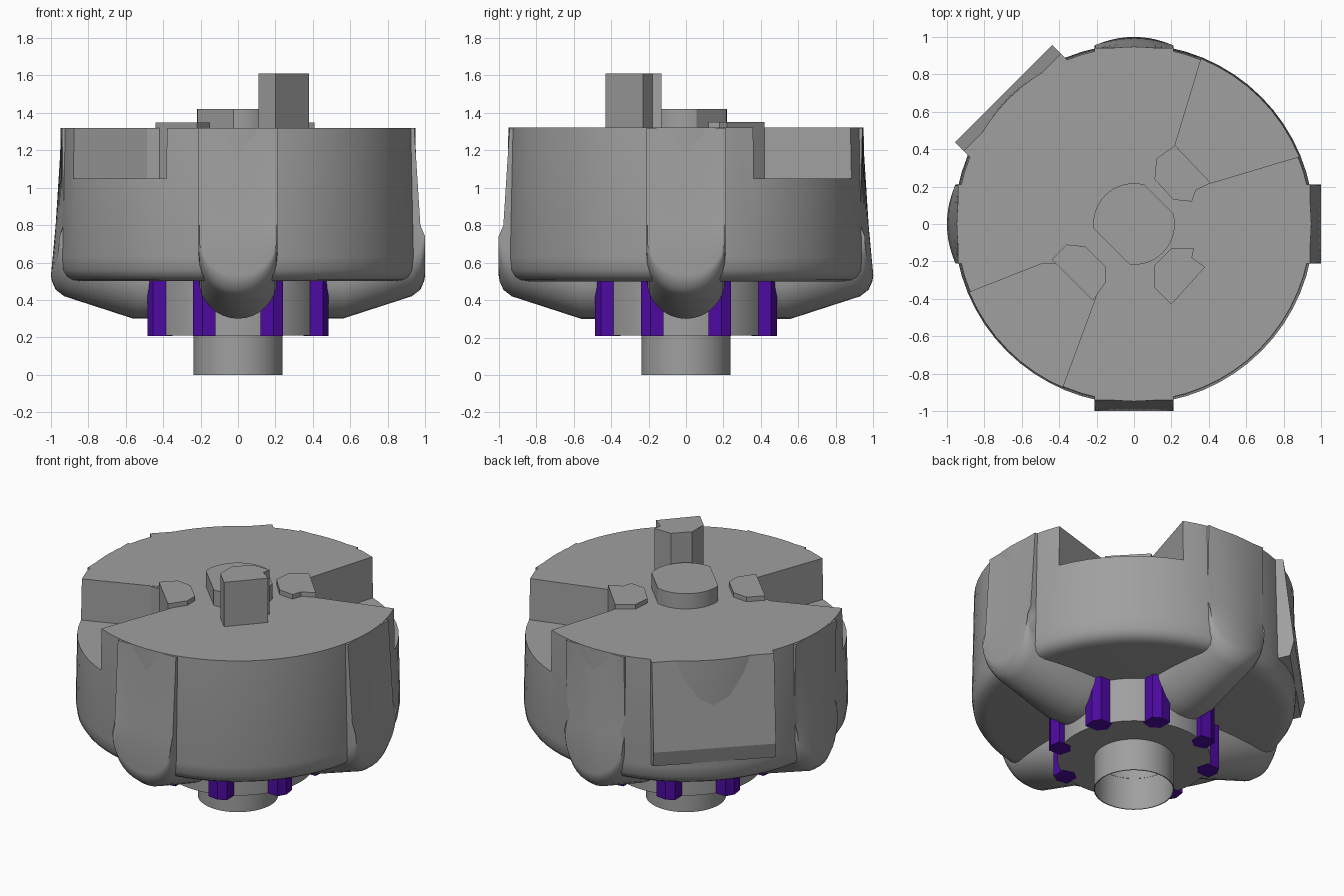
import bpy, bmesh, math
from mathutils import Vector, Matrix

old = bpy.data.objects.get("Cube")
if old:
    bpy.data.objects.remove(old, do_unlink=True)


def material(name, rgb):
    m = bpy.data.materials.new(name)
    m.use_nodes = True
    m.diffuse_color = (*rgb, 1)
    m.node_tree.nodes["Principled BSDF"].inputs["Base Color"].default_value = (*rgb, 1)
    return m


grey = material("grey", (0.35, 0.35, 0.35))
purple = material("purple", (0.075, 0.003, 0.36))


def finish(name, bm, mat, smooth=None):
    bmesh.ops.recalc_face_normals(bm, faces=bm.faces)
    mesh = bpy.data.meshes.new(name)
    bm.to_mesh(mesh)
    bm.free()
    mesh.materials.append(mat)
    ob = bpy.data.objects.new(name, mesh)
    bpy.context.collection.objects.link(ob)
    if smooth:
        activate(ob)
        bpy.ops.object.shade_smooth_by_angle(angle=math.radians(smooth))
    return ob


def activate(ob):
    bpy.ops.object.select_all(action="DESELECT")
    ob.select_set(True)
    bpy.context.view_layer.objects.active = ob


def loft(bm, sections, closed=False):
    """Skin matching outlines; cap the ends unless the loft closes on itself."""
    rings = [[bm.verts.new(p) for p in s] for s in sections]
    pairs = list(zip(rings, rings[1:]))
    if closed:
        pairs.append((rings[-1], rings[0]))
    else:
        bm.faces.new(rings[0])
        bm.faces.new(rings[-1])
    for a, b in pairs:
        for i in range(len(a)):
            j = (i + 1) % len(a)
            bm.faces.new((a[i], a[j], b[j], b[i]))


def prism(name, pts, z0, z1, mat=grey, smooth=None):
    bm = bmesh.new()
    loft(bm, [[(x, y, z) for x, y in pts] for z in (z0, z1)])
    return finish(name, bm, mat, smooth)


def circle(r, n=64):
    return [(r * math.cos(math.tau * i / n), r * math.sin(math.tau * i / n)) for i in range(n)]


# Drum with a rounded lower rim and slight taper
bm = bmesh.new()
rim = [(0.86, 0.5), (0.9, 0.507), (0.93, 0.525), (0.952, 0.56), (0.962, 0.63), (0.948, 1.32)]
loft(bm, [[(x, y, z) for x, y in circle(r)] for r, z in rim])
drum = finish("drum", bm, grey, 35)

# Two opposite wedge notches cut down from the top
wedges = [
    [(-0.41, -0.18), (-1.3, -0.53), (-1.3, -1.3), (-0.54, -1.3), (-0.2, -0.38)],
    [(0.38, 0.21), (1.3, 0.485), (1.3, 1.3), (0.485, 1.3), (0.21, 0.39)],
]
for pts in wedges:
    cutter = prism("notch_cutter", pts, 1.05, 1.6)
    cutter.hide_render = True
    activate(drum)
    mod = drum.modifiers.new("notch", "BOOLEAN")
    mod.operation = "DIFFERENCE"
    mod.solver = "EXACT"
    mod.object = cutter
    bpy.ops.object.modifier_apply(modifier=mod.name)
    bpy.data.objects.remove(cutter, do_unlink=True)

# Four side ribs, each ending in a rounded keel under the drum
keel = [(0.42, 0.3), (0.56, 0.3), (0.93, 0.42), (0.975, 0.455), (0.995, 0.5), (1.0, 0.53)]
half = 0.21
for name, turn, bow in (("front", 0, 0), ("left", 1, 0), ("back", 2, 0.045), ("right", 3, 0.045)):
    bm = bmesh.new()
    sections = []
    for i in range(17):
        t = -math.cos(math.pi * i / 16)
        lift = half * (1 - math.sqrt(max(0, 1 - t * t)))
        inset = bow * t * t
        outline = [(r - inset, z + lift) for r, z in keel]
        outline += [(0.975 - inset, 0.8), (0.942, 1.318), (0.42, 1.318)]
        sections.append([(half * t, -r, z) for r, z in outline])
    loft(bm, sections)
    bm.transform(Matrix.Rotation(turn * math.pi / 2, 4, "Z"))
    finish(name + "_rib", bm, grey, 35)

# Flat slanted panel on the back right diagonal
bm = bmesh.new()
panel = [(0.7, 1.32), (0.92, 1.32), (0.985, 0.76), (0.96, 0.66), (0.7, 0.6)]
loft(bm, [[(s, d, z) for d, z in panel] for s in (-0.368, 0.368)])
bm.transform(Matrix.Rotation(math.pi / 4, 4, "Z"))
finish("flat_side_panel", bm, grey)

# Posts on the top face; the front left one stands tall
low = [(0.11, 0.24), (0.12, 0.35), (0.22, 0.42), (0.41, 0.22), (0.33, 0.18), (0.31, 0.12), (0.21, 0.13)]
prism("back_left_post", low, 1.0, 1.35)
prism("front_right_post", [(-0.44, -0.19), (-0.36, -0.11), (-0.26, -0.12), (-0.15, -0.23),
                           (-0.15, -0.31), (-0.22, -0.41)], 1.0, 1.35)
prism("tall_post", [(0.2, -0.43), (0.11, -0.34), (0.11, -0.22), (0.2, -0.13), (0.32, -0.13),
                    (0.31, -0.18), (0.38, -0.23)], 1.0, 1.61)

# Hub with two flats facing the notches
bm = bmesh.new()
loft(bm, [[(x, y, z) for x, y in circle(0.218, 48)] for z in (1.2, 1.42)])
for sign, dist in ((1, 0.188), (-1, 0.17)):
    n = Vector((sign, sign, 0)).normalized()
    cut = bmesh.ops.bisect_plane(bm, geom=bm.verts[:] + bm.edges[:] + bm.faces[:],
                                 plane_co=n * dist, plane_no=n, clear_outer=True)
    edges = [g for g in cut["geom_cut"] if isinstance(g, bmesh.types.BMEdge)]
    bmesh.ops.holes_fill(bm, edges=edges)
finish("hub", bm, grey, 30)

# Lower core ring and open tube
bm = bmesh.new()
loft(bm, [[(x, y, z) for x, y in circle(r)] for r, z in
          ((0.455, 0.21), (0.455, 0.52), (0.23, 0.52), (0.23, 0.21))], closed=True)
finish("lower_core", bm, grey, 30)
bm = bmesh.new()
loft(bm, [[(x, y, z) for x, y in circle(r, 48)] for r, z in
          ((0.238, 0), (0.238, 0.4), (0.232, 0.4), (0.232, 0))], closed=True)
finish("bottom_tube", bm, grey, 30)

# Purple lugs in mirrored pairs around the core
lug = [(0.12, 0.39), (0.12, 0.475), (0.19, 0.485), (0.24, 0.455), (0.24, 0.37), (0.17, 0.35)]
for sx in (-1, 1):
    for sy in (-1, 1):
        for swap in (False, True):
            pts = [(y, x) if swap else (x, y) for x, y in lug]
            prism("purple_lug", [(sx * x, sy * y) for x, y in pts], 0.207, 0.51, purple)
